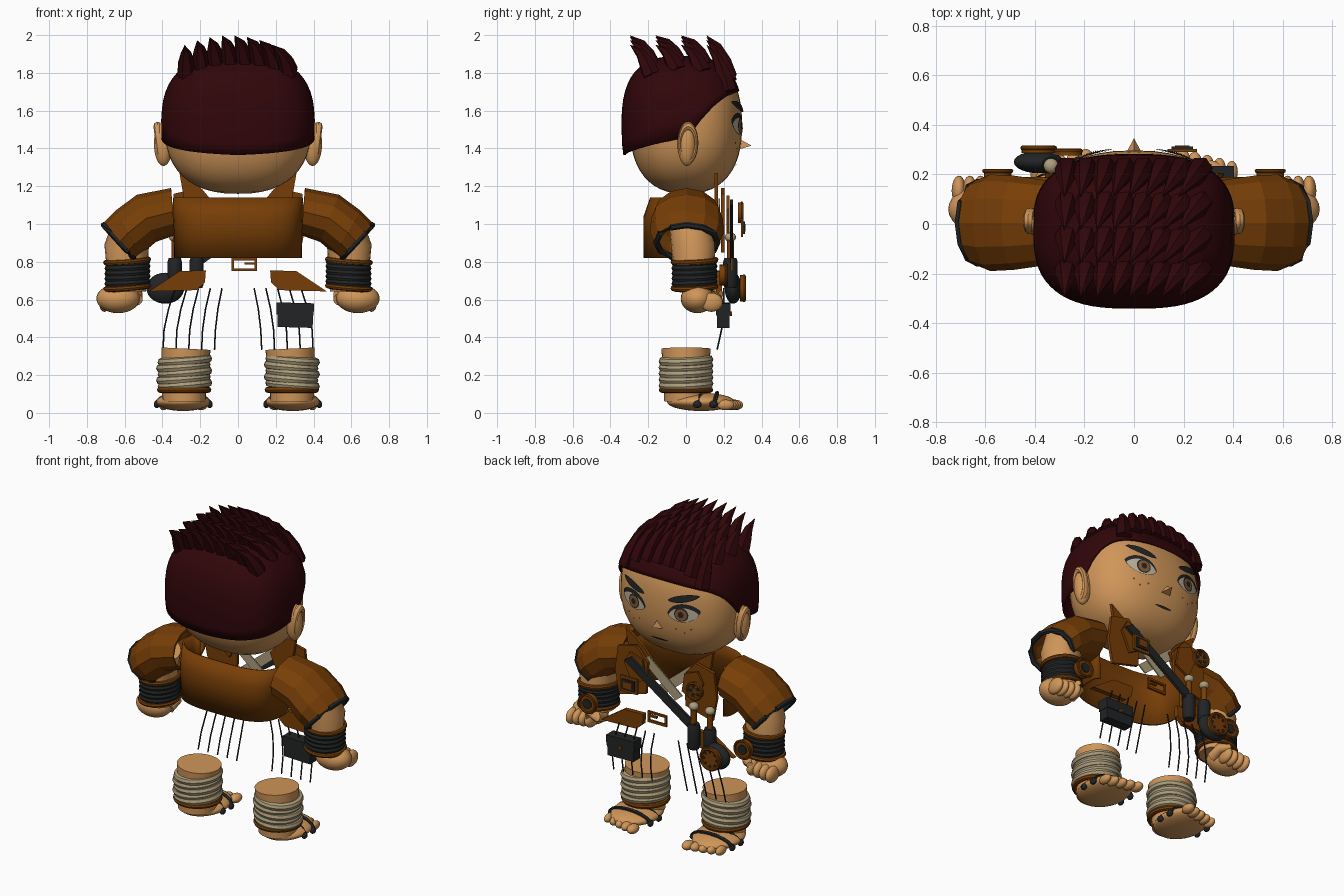
import bpy, bmesh, math
from math import sin, cos, pi, radians
from mathutils import Vector

if "Cube" in bpy.data.objects:
    bpy.data.objects.remove(bpy.data.objects["Cube"])


def material(name, rgb):
    m = bpy.data.materials.new(name)
    m.use_nodes = True
    m.diffuse_color = (*rgb, 1)
    m.node_tree.nodes["Principled BSDF"].inputs["Base Color"].default_value = (*rgb, 1)
    return m


SKIN = material("skin", (.63, .305, .1))
HAIR = material("dark red hair", (.03, .0018, .0028))
LEATHER = material("brown leather", (.185, .048, .002))
BLACK = material("black cloth", (.016, .017, .018))
CREAM = material("cream wrap", (.42, .34, .2))
WHITE = material("eye white", (.5, .45, .34))
IRIS = material("amber iris", (.25, .1, .025))


def finish(o, name, mat, smooth=True):
    o.name = name
    o.data.materials.append(mat)
    if smooth:
        bpy.ops.object.select_all(action="DESELECT")
        o.select_set(True)
        bpy.context.view_layer.objects.active = o
        bpy.ops.object.shade_smooth_by_angle(angle=radians(40))
    return o


def loft(name, rings, mat, caps=True, thick=0, smooth=True, closed=True):
    """Skin a list of equally long point rings."""
    bm = bmesh.new()
    vs = [[bm.verts.new(p) for p in r] for r in rings]
    n = len(vs[0])
    for a, b in zip(vs, vs[1:]):
        for i in range(n if closed else n - 1):
            j = (i + 1) % n
            bm.faces.new((a[i], a[j], b[j], b[i]))
    if caps:
        bm.faces.new(vs[0])
        bm.faces.new(vs[-1])
    bmesh.ops.remove_doubles(bm, verts=bm.verts, dist=1e-5)
    bmesh.ops.recalc_face_normals(bm, faces=bm.faces)
    me = bpy.data.meshes.new(name)
    bm.to_mesh(me)
    bm.free()
    o = bpy.data.objects.new(name, me)
    bpy.context.collection.objects.link(o)
    if thick:
        s = o.modifiers.new("thickness", "SOLIDIFY")
        s.thickness = thick
    return finish(o, name, mat, smooth)


def tube(name, pts, radii, mat, sides=8, loop=False):
    pts = [Vector(p) for p in pts]
    if not isinstance(radii, (list, tuple)):
        radii = [radii] * len(pts)
    rings = []
    for i, p in enumerate(pts):
        a = pts[i - 1] if i or loop else p
        b = pts[(i + 1) % len(pts)] if i < len(pts) - 1 or loop else p
        d = (b - a).normalized()
        u = d.cross(Vector((0, 1, 0) if abs(d.y) < .8 else (1, 0, 0))).normalized()
        w = d.cross(u)
        rings.append([p + radii[i] * (u * cos(2 * pi * k / sides) + w * sin(2 * pi * k / sides))
                      for k in range(sides)])
    return loft(name, rings + rings[:1] if loop else rings, mat, caps=not loop)


def plate(name, pts, y, thick, mat, side=1):
    """Flat outline in x and z, given a depth in y."""
    return loft(name, [[(side * x, y + d, z) for x, z in pts] for d in (0, thick)], mat, smooth=False)


def ball(name, loc, size, mat):
    bpy.ops.mesh.primitive_uv_sphere_add(segments=24, ring_count=14, radius=1, location=loc)
    o = bpy.context.object
    o.scale = size
    return finish(o, name, mat)


def torus(name, loc, big, small, mat, rot=(0, 0, 0), scale=(1, 1, 1)):
    bpy.ops.mesh.primitive_torus_add(major_segments=28, minor_segments=8, major_radius=big,
                                     minor_radius=small, location=loc, rotation=rot)
    bpy.context.object.scale = scale
    return finish(bpy.context.object, name, mat)


def disc(name, loc, r, depth, mat):
    bpy.ops.mesh.primitive_cylinder_add(vertices=20, radius=r, depth=depth, location=loc, rotation=(pi / 2, 0, 0))
    return finish(bpy.context.object, name, mat)


def rounded(v, n):
    return math.copysign(abs(v) ** (2 / n), v)


# Head: a boxy ellipsoid
HX, HY, HZ, HC, HN = .39, .297, .365, 1.525, 2.4


def rounded_ring(e, n, c, size, cols):
    r = max(rounded(cos(e), n), 0)
    return [(size[0] * r * rounded(cos(2 * pi * k / cols), n),
             c[1] + size[1] * r * rounded(sin(2 * pi * k / cols), n),
             c[2] + size[2] * rounded(sin(e), n)) for k in range(cols)]


loft("head", [rounded_ring(radians(-89.9 + 179.8 * i / 24), HN, (0, 0, HC), (HX, HY, HZ), 40)
              for i in range(25)], SKIN)


def face_y(x, z):
    return HY * max(0, 1 - abs(x / HX) ** HN - abs((z - HC) / HZ) ** HN) ** (1 / HN)


def patch(name, cx, cz, w, h, tilt, off, mat, point=1.0):
    """Thin painted shape that follows the face."""
    rings = []
    for s in (.01, .4, .7, 1):
        ring = []
        for k in range(20):
            t = 2 * pi * k / 20
            a, b = s * w * cos(t), s * h * math.copysign(abs(sin(t)) ** point, sin(t))
            x, z = cx + a * cos(tilt) - b * sin(tilt), cz + a * sin(tilt) + b * cos(tilt)
            ring.append((x, face_y(x, z) + off, z))
        rings.append(ring)
    loft(name, rings, mat, caps=False)


for s in (-1, 1):
    x = s * .175
    patch("eye_outline", x, 1.53, .1, .058, s * .2, .004, BLACK, 1.4)
    patch("eye_white", x, 1.518, .09, .046, s * .15, .007, WHITE, 1.4)
    patch("iris_rim", x - s * .008, 1.521, .043, .044, 0, .009, BLACK)
    patch("iris", x - s * .008, 1.52, .036, .037, 0, .011, IRIS)
    patch("pupil", x - s * .008, 1.521, .017, .019, 0, .013, BLACK)
    patch("eyebrow", x, 1.622, .095, .022, s * .25, .012, BLACK, 1.3)
    for fx, fz in ((.13, 1.42), (.18, 1.4), (.22, 1.43)):
        patch("freckle", s * fx, fz, .006, .006, 0, .004, LEATHER)
    ball("ear", (s * .395, .005, 1.425), (.05, .05, .118), SKIN)
    torus("ear_rim", (s * .415, .012, 1.43), .085, .022, SKIN, (0, pi / 2 + s * .12, 0), (1.05, .5, 1))
patch("mouth", 0, 1.315, .06, .007, 0, .005, BLACK)
loft("nose", [[(-.035, .28, 1.395), (.035, .28, 1.395), (0, .28, 1.45)],
              [(-.001, .345, 1.414), (.001, .345, 1.414), (0, .345, 1.417)]], SKIN, smooth=False)

# Hair cap, cut along a hairline that rises over the forehead
CAP = (.407, .322, .387)
CN, CY, CZ = 2.8, -.02, 1.503
LINE = [(-1.1, 1.375), (-.5, 1.42), (.1, 1.46), (.2, 1.505), (.33, 1.56), (.54, 1.63), (.75, 1.675), (1.1, 1.715)]


def hairline(t):
    for (a, za), (b, zb) in zip(LINE, LINE[1:]):
        if t <= b:
            return za + (zb - za) * (t - a) / (b - a)
    return LINE[-1][1]


cols = []
for k in range(64):
    a = 2 * pi * k / 64
    ca, sa = rounded(cos(a), CN), rounded(sin(a), CN)
    low = (hairline(sa) - .018 * (1 - abs(ca)) * (sa < 0) - CZ) / CAP[2]
    e0 = math.asin(math.copysign(abs(low) ** (CN / 2), low))
    col = []
    for i in range(15):
        e = e0 + (pi / 2 - e0) * i / 14
        r = max(rounded(cos(e), CN), 0) if e > 0 else 1 - .25 * abs(rounded(sin(e), CN)) ** 2
        col.append((CAP[0] * r * ca, CY + CAP[1] * r * sa, CZ + CAP[2] * rounded(sin(e), CN)))
    cols.append(col)
loft("hair_cap", list(zip(*cols)), HAIR, caps=False, thick=.015)

# Four rows of swept-back spikes, their tips on one arch
for row in range(4):
    for i in range(8):
        x, y = -.27 + .077 * i, .225 - .135 * row
        f = 1 - abs(x / CAP[0]) ** CN - abs((y - CY) / CAP[1]) ** CN
        z = CZ + CAP[2] * max(f, .1) ** (1 / CN) - .03
        lean = -.012 - .011 * i
        h = 1.998 - .95 * (x + lean + .05) ** 2 - z
        tube("hair_spike", [(x, y, z), (x + lean * .2, y - .025, z + h * .35),
                            (x + lean * .5, y - .06, z + h * .72), (x + lean, y - .115, z + h)],
             [.05, .045, .027, .001], HAIR, 6)

# Jacket: open shell around the back, loose fronts, collar and shirt
rings = []
for z, w, back in ((.82, .338, .225), (1.04, .342, .225), (1.14, .342, .19)):
    rings.append([(w * rounded(cos(t), 3), (back if sin(t) < 0 else .1) * rounded(sin(t), 3), z)
                  for t in [radians(150 + 240 * k / 32) for k in range(33)]])
loft("jacket_back", rings, LEATHER, caps=False, thick=.015, closed=False)
for s in (-1, 1):
    plate("jacket_front", [(.14, .9), (.33, .85), (.36, 1), (.34, 1.16), (.21, 1.19), (.13, 1.1)],
          .185, .02, LEATHER, s)
    plate("collar", [(.17, .99), (.28, 1.1), (.31, 1.27), (.19, 1.185), (.12, 1.1)], .15, .02, LEATHER, s)
    plate("lapel", [(.13, 1.0), (.22, .95), (.28, 1.08), (.24, 1.15), (.15, 1.12)], .215, .015, LEATHER, s)
    plate("shirt_fold", [(.14, 1.135), (.19, 1.1), (-.05, .9), (-.1, .94)], .165 + .008 * s, .008, CREAM, s)

# Sleeves, arms, bracers and fists
for s in (-1, 1):
    rings = []
    for x, z, ux, uz, d in ((.345, 1.065, .01, .125, .17), (.485, 1.03, .05, .125, .19),
                            (.58, .955, .07, .115, .195), (.628, .905, .088, .097, .175)):
        rings.append([(s * (x + ux * cos(t)), .005 + d * sin(t), z + uz * cos(t))
                      for t in [2 * pi * k / 12 for k in range(12)]])
    loft("sleeve", rings, LEATHER, caps=False, thick=.012, smooth=False)
    hem = [Vector((s * .62, .005, .897)).lerp(Vector(p), .93) for p in rings[-1]]
    tube("sleeve_trim", hem, .017, BLACK, 6, loop=True)
    tube("forearm", [(s * .55, .02, 1.0), (s * .59, .04, .88), (s * .585, .04, .64)], [.11, .118, .098], SKIN, 20)
    for i in range(5):
        torus("bracer_wrap", (s * .585, .045, .69 + .027 * i), .1, .022, BLACK, (.05, s * .06, 0))
    for z in (.665, .805):
        torus("bracer_ring", (s * .587, .045, z), .113, .014, LEATHER, (.05, s * .08, 0))
    disc("bracer_badge", (s * .55, .195, .73), .055, .035, LEATHER)
    torus("badge_rim", (s * .55, .214, .73), .055, .008, LEATHER, (pi / 2, 0, 0))
    disc("badge_hub", (s * .55, .216, .73), .03, .008, BLACK)
    ball("palm", (s * .635, .06, .605), (.115, .088, .077), SKIN)
    for i in range(4):
        ball("finger", (s * (.575 + .044 * i), .135, .597 - .004 * i), (.029, .06, .05), SKIN)
    tube("thumb", [(s * .54, .07, .6), (s * .535, .14, .625), (s * .58, .185, .63)], [.035, .032, .018], SKIN, 10)

# Lower legs and sandalled feet
for s in (-1, 1):
    x = s * .285
    tube("lower_leg", [(x, 0, .06), (x, 0, .14), (s * .275, 0, .34)], [.115, .118, .13], SKIN, 24)
    for i in range(5):
        torus("leg_wrap", (x + .004 * (-1) ** i, 0, .15 + .032 * i), .121, .024, CREAM, (.04, .08 * s, 0))
    torus("ankle_ring", (x, 0, .122), .128, .016, LEATHER)
    ball("foot", (s * .29, .08, .058), (.145, .18, .048), SKIN)
    for i in range(5):
        ball("toe", (s * (.195 + .05 * i), .258 - .012 * i, .042), (.032 - .002 * i, .045, .028), SKIN)
    for y in (.06, .145):
        tube("sandal_strap", [(s * .29 + .145 * cos(t), y + .02 * sin(t), .035 + .07 * sin(t))
                              for t in [pi * k / 10 for k in range(11)]], .012, BLACK, 6)
        for side in (-1, 1):
            ball("strap_knot", (s * .29 + side * .14, y, .045), (.016, .022, .02), BLACK)

# Hanging cords, hip flaps, buckle and pouch
for s in (-1, 1):
    for i in range(5):
        a, b = .085 + .062 * i, .125 + .068 * i
        tube("cord", [(s * a, .2, .66), (s * (a + (b - a) * .55), .2, .55),
                      (s * (b - .005), .188, .44), (s * b, .165, .335)], .0045, BLACK, 5)
    plate("hip_flap", [(.17, .755), (.31, .75), (.47, .643), (.22, .65), (.175, .69)], .16, .03, LEATHER, s)
for pts in ([(-.035, .82), (.1, .82), (.1, .807), (-.035, .807)], [(-.035, .765), (.1, .765), (.1, .75), (-.035, .75)],
            [(-.035, .82), (-.022, .82), (-.022, .75), (-.035, .75)], [(.087, .82), (.1, .82), (.1, .75), (.087, .75)],
            [(.035, .797), (.09, .797), (.09, .785), (.035, .785)]):
    plate("buckle_bar", pts, .235, .014, LEATHER)
plate("pouch", [(.21, .455), (.395, .45), (.4, .57), (.21, .58)], .165, .065, BLACK)
plate("pouch_lid", [(.205, .52), (.4, .515), (.403, .58), (.205, .585)], .16, .075, BLACK)
disc("pouch_stud", (.3, .238, .525), .012, .01, LEATHER)

# Shoulder strap with its badges
plate("shoulder_strap", [(.22, 1.13), (.265, 1.1), (-.2, .78), (-.245, .82)], .232, .018, BLACK)
frame = [(.135, 1.03), (.255, 1.03), (.255, .93), (.135, .93)]
for name, fx, fz, y, mat in (("square_badge", 1, 1, .29, LEATHER), ("square_badge_inset", .72, .65, .3, BLACK),
                             ("square_badge_centre", .5, .4, .304, LEATHER)):
    plate(name, [(.195 + (x - .195) * fx, .98 + (z - .98) * fz) for x, z in frame], y, .012, mat)
disc("round_badge", (-.265, .285, 1.06), .055, .018, LEATHER)
torus("round_badge_rim", (-.265, .295, 1.06), .05, .009, LEATHER, (pi / 2, 0, 0))
for k in range(5):
    t = 2 * pi * k / 5
    disc("round_badge_hole", (-.265 + .027 * cos(t), .295, 1.06 + .027 * sin(t)), .011, .006, BLACK)

# Flasks and round canteen at the hip
for x in (-.22, -.335):
    tube("flask", [(x, .235, .66), (x, .235, .68), (x, .235, .8), (x, .235, .82)], [.03, .038, .038, .032], BLACK, 16)
    tube("flask_neck", [(x, .235, .82), (x, .235, .92)], .018, LEATHER, 12)
    ball("flask_cap", (x, .235, .93), (.03, .03, .025), CREAM)
ball("canteen", (-.385, .25, .66), (.1, .045, .082), BLACK)
disc("canteen_dial", (-.385, .296, .66), .07, .02, LEATHER)
torus("canteen_rim", (-.385, .307, .66), .064, .01, LEATHER, (pi / 2, 0, 0))
for k in range(8):
    t = 2 * pi * k / 8
    disc("dial_hole", (-.385 + .045 * cos(t), .307, .66 + .045 * sin(t)), .008, .006, BLACK)
